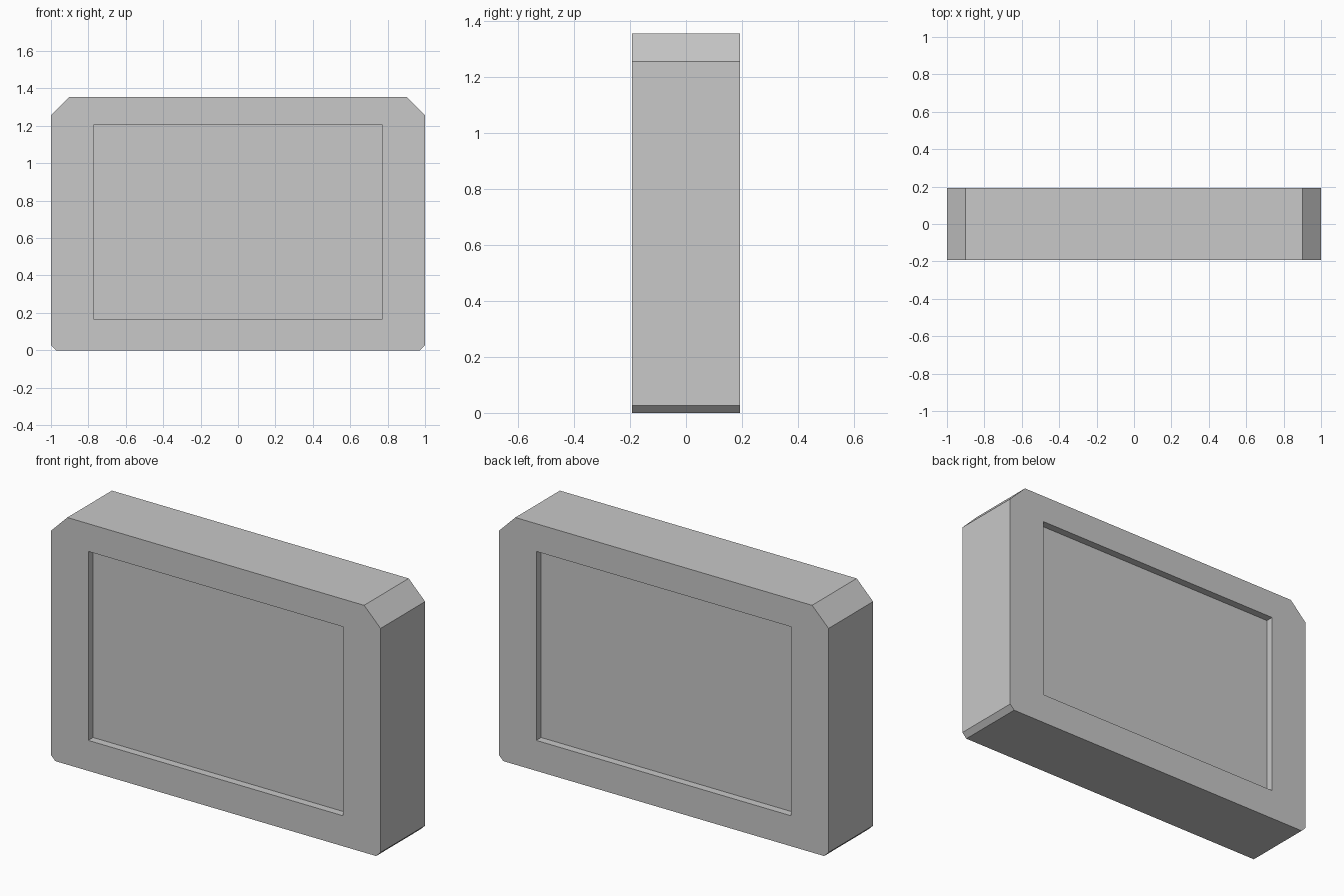
import bpy
import bmesh

cube = bpy.data.objects.get("Cube")
if cube:
    bpy.data.objects.remove(cube)

HALF_DEPTH = 0.193
HEIGHT = 1.355
TOP_CUT, BOTTOM_CUT = 0.1, 0.027
RECESS = 0.042

grey = bpy.data.materials.new("light_grey")
grey.use_nodes = True
grey.diffuse_color = (0.58, 0.58, 0.58, 1)
grey.node_tree.nodes["Principled BSDF"].inputs["Base Color"].default_value = grey.diffuse_color


def prism(name, outline, y0, y1):
    """Extrude an x-z outline along y from y0 to y1."""
    bm = bmesh.new()
    face = bm.faces.new([bm.verts.new((x, y0, z)) for x, z in outline])
    ext = bmesh.ops.extrude_face_region(bm, geom=[face])
    verts = [v for v in ext["geom"] if isinstance(v, bmesh.types.BMVert)]
    bmesh.ops.translate(bm, verts=verts, vec=(0, y1 - y0, 0))
    bmesh.ops.recalc_face_normals(bm, faces=bm.faces)
    mesh = bpy.data.meshes.new(name)
    bm.to_mesh(mesh)
    bm.free()
    mesh.materials.append(grey)
    obj = bpy.data.objects.new(name, mesh)
    bpy.context.collection.objects.link(obj)
    return obj


# Casing with large chamfers on the top corners and small ones at the bottom
right_half = [(1 - BOTTOM_CUT, 0), (1, BOTTOM_CUT),
              (1, HEIGHT - TOP_CUT), (1 - TOP_CUT, HEIGHT)]
outline = right_half + [(-x, z) for x, z in reversed(right_half)]
casing = prism("casing", outline, -HALF_DEPTH, HALF_DEPTH)

# Shallow rectangular recess on the front and on the back
panel = [(-0.773, 0.167), (0.773, 0.167), (0.773, 1.203), (-0.773, 1.203)]
for side, label in ((-1, "front"), (1, "back")):
    cutter = prism(label + "_recess_cutter", panel,
                   side * (HALF_DEPTH - RECESS), side * (HALF_DEPTH + 0.1))
    cutter.hide_render = True
    cutter.hide_viewport = True
    cut = casing.modifiers.new(label + "_recess", "BOOLEAN")
    cut.operation = "DIFFERENCE"
    cut.solver = "EXACT"
    cut.object = cutter
